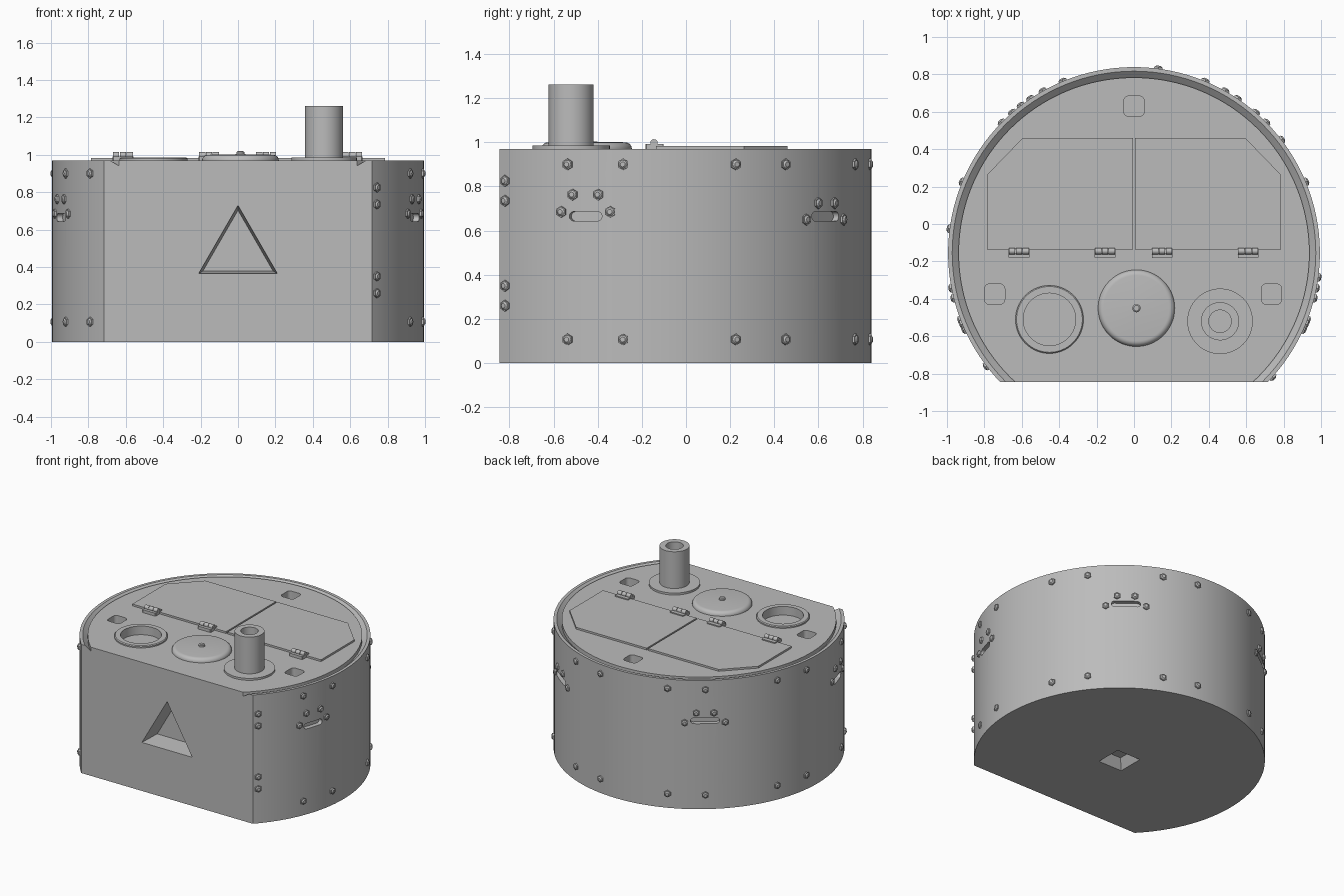
import bpy, bmesh
from math import sin, cos, pi, radians
from mathutils import Matrix, Vector

cube = bpy.data.objects.get("Cube")
if cube:
    bpy.data.objects.remove(cube, do_unlink=True)

R, H = 0.994, 0.97            # hull radius and deck height
CY, FRONT = -0.155, -0.845    # hull axis and flat front face

grey = bpy.data.materials.new("plain grey")
grey.use_nodes = True
grey.diffuse_color = (0.5, 0.5, 0.5, 1)
grey.node_tree.nodes["Principled BSDF"].inputs["Base Color"].default_value = (0.5, 0.5, 0.5, 1)


def finish(name, bm, smooth=True):
    bmesh.ops.recalc_face_normals(bm, faces=bm.faces)
    me = bpy.data.meshes.new(name)
    bm.to_mesh(me)
    bm.free()
    me.materials.append(grey)
    ob = bpy.data.objects.new(name, me)
    bpy.context.collection.objects.link(ob)
    if smooth:
        shade(ob)
    return ob


def shade(ob):
    bpy.ops.object.select_all(action='DESELECT')
    ob.select_set(True)
    bpy.context.view_layer.objects.active = ob
    bpy.ops.object.shade_smooth_by_angle(angle=radians(30))


def lathe(bm, profile, centre, steps=64):
    """Spin an (r, z) profile about a vertical axis."""
    x, y = centre
    verts = [bm.verts.new((x + r, y, z)) for r, z in profile]
    edges = [bm.edges.new(p) for p in zip(verts, verts[1:])]
    bmesh.ops.spin(bm, geom=verts + edges, cent=(x, y, 0), axis=(0, 0, 1),
                   angle=2 * pi, steps=steps)
    bmesh.ops.remove_doubles(bm, verts=bm.verts, dist=1e-5)


def prism(bm, pts, z0, z1, matrix=Matrix(), taper=1.0):
    """Extrude a 2D outline from z0 to z1, scaling the far end."""
    low = [bm.verts.new(matrix @ Vector((x, y, z0))) for x, y in pts]
    top = [bm.verts.new(matrix @ Vector((x * taper, y * taper, z1))) for x, y in pts]
    bm.faces.new(low[::-1])
    bm.faces.new(top)
    n = len(pts)
    for i in range(n):
        j = (i + 1) % n
        bm.faces.new((low[i], low[j], top[j], top[i]))


def ngon(n, r, turn=0.0):
    return [(r * cos(2 * pi * i / n + turn), r * sin(2 * pi * i / n + turn)) for i in range(n)]


def rounded(w, h, r, n=6):
    pts = []
    for k, (sx, sy) in enumerate(((1, 1), (-1, 1), (-1, -1), (1, -1))):
        for i in range(n + 1):
            a = (k + i / n) * pi / 2
            pts.append((sx * (w / 2 - r) + r * cos(a), sy * (h / 2 - r) + r * sin(a)))
    return pts


def on_wall(deg, z, r=R):
    """Frame on the curved wall: x along it, y up, z outward."""
    a = radians(deg)
    m = Matrix(((-sin(a), 0, cos(a), r * cos(a)), (cos(a), 0, sin(a), CY + r * sin(a)),
                (0, 1, 0, z), (0, 0, 0, 1)))
    return m


# Hull with the V-groove behind its rim, cut flat at the front
bm = bmesh.new()
lathe(bm, [(0, 0), (R, 0), (R, H), (0.972, H), (0.938, 0.94), (0.938, H), (0, H)], (0, CY), 128)
cut = bmesh.ops.bisect_plane(bm, geom=bm.verts[:] + bm.edges[:] + bm.faces[:],
                             plane_co=(0, FRONT, 0), plane_no=(0, -1, 0), clear_outer=True)
rim = [e for e in cut["geom_cut"] if isinstance(e, bmesh.types.BMEdge)]
bmesh.ops.contextual_create(bm, geom=rim)
hull = finish("hull", bm, False)

# Grip slots: angle, length, bolt spread, low and high bolt heights
grips = [(-17.6, 0.155, 6.7, 0.685, 0.763), (52.6, 0.2, 8, 0.65, 0.725)]
grips += [(180 - g[0], *g[1:]) for g in grips]

# Pockets cut into the hull
SOCKETS = [(0, 0.63), (-0.745, -0.375), (0.735, -0.375)]
PORT, PIPE, DOME = (-0.452, -0.51), (0.46, -0.52), (0.013, -0.45)
bm = bmesh.new()
facing = Matrix.Translation((0, FRONT, 0.487)) @ Matrix.Rotation(pi / 2, 4, 'X')
prism(bm, ngon(3, 0.243, pi / 2), 0.003, -0.15, facing, 0.89)
prism(bm, ngon(4, 0.142, pi / 4), -0.003, 0.07, Matrix.Translation((0, CY, 0)), 0.6)
for x, y in SOCKETS:
    prism(bm, rounded(0.108, 0.108, 0.025), -0.06, 0.03, Matrix.Translation((x, y, H)))
prism(bm, ngon(64, 0.14), -0.05, 0.03, Matrix.Translation((*PORT, H)))
for deg, length, *_ in grips:
    prism(bm, rounded(length, 0.042, 0.0209), -0.035, 0.03, on_wall(deg, 0.665))
cutter = finish("pocket_cutter", bm, False)
cutter.hide_render = True
mod = hull.modifiers.new("pockets", 'BOOLEAN')
mod.operation, mod.solver, mod.object = 'DIFFERENCE', 'EXACT', cutter
bpy.context.view_layer.objects.active = hull
bpy.ops.object.modifier_apply(modifier=mod.name)
bpy.data.objects.remove(cutter, do_unlink=True)
shade(hull)


# Hex bolts with rounded heads
def bolts(name, places):
    bm = bmesh.new()
    for deg, z in places:
        m = on_wall(deg, z)
        prism(bm, ngon(6, 0.026, pi / 6), -0.01, 0.009, m)
        prism(bm, ngon(12, 0.019), 0.009, 0.016, m, 0.6)
    finish(name, bm, False)


bolts("hull_bolts", [(s + 45 * k, z) for k in range(6) for s in (-22.5, -7.5) for z in (0.107, 0.9)])
bolts("corner_bolts", [(-41.8, z) for z in (0.26, 0.35, 0.735, 0.825)])
bolts("grip_bolts", [(deg + d, z) for deg, _, s, lo, hi in grips
                     for d, z in ((-s, lo), (-3.5, hi), (3.5, hi), (s, lo))])

# Pair of deck doors
for side, name in ((1, "left_door"), (-1, "right_door")):
    bm = bmesh.new()
    outline = [(0.006, -0.135), (0.787, -0.135), (0.787, 0.262), (0.595, 0.46), (0.006, 0.46)]
    prism(bm, [(side * x, y) for x, y in outline], H - 0.01, 0.984)
    finish(name, bm, False)

# Door hinges: leaf plate and three knuckles
for i, x in enumerate((-0.615, -0.155, 0.15, 0.61)):
    bm = bmesh.new()
    prism(bm, rounded(0.11, 0.082, 0.004, 1), H - 0.01, 0.992, Matrix.Translation((x, -0.142, 0)))
    for k in (-1, 0, 1):
        m = Matrix.Translation((x + 0.037 * k, -0.145, 0.997)) @ Matrix.Rotation(pi / 2, 4, 'Y')
        prism(bm, ngon(16, 0.017), -0.017, 0.017, m)
    finish(f"hinge_{i + 1}", bm)

# Low round cover with a knob
bm = bmesh.new()
edge = [(0.175 + 0.03 * cos(a), H + 0.03 * sin(a)) for a in (pi / 2 * i / 6 for i in range(7))]
lathe(bm, [(0.205, H - 0.01)] + edge + [(0.022, 1.003), (0.022, 1.014), (0.015, 1.019), (0, 1.019)], DOME)
finish("round_cover", bm)

# Open port ring
bm = bmesh.new()
lathe(bm, [(0.14, H - 0.02), (0.14, 0.985), (0.176, 0.985), (0.182, 0.979), (0.182, H - 0.01)], PORT)
finish("port_ring", bm)

# Flanged exhaust pipe
bm = bmesh.new()
lathe(bm, [(0.175, H - 0.01), (0.175, 0.985), (0.102, 0.985), (0.102, 1.262), (0.06, 1.262),
           (0.06, 1.0), (0, 1.0)], PIPE)
finish("pipe", bm)
